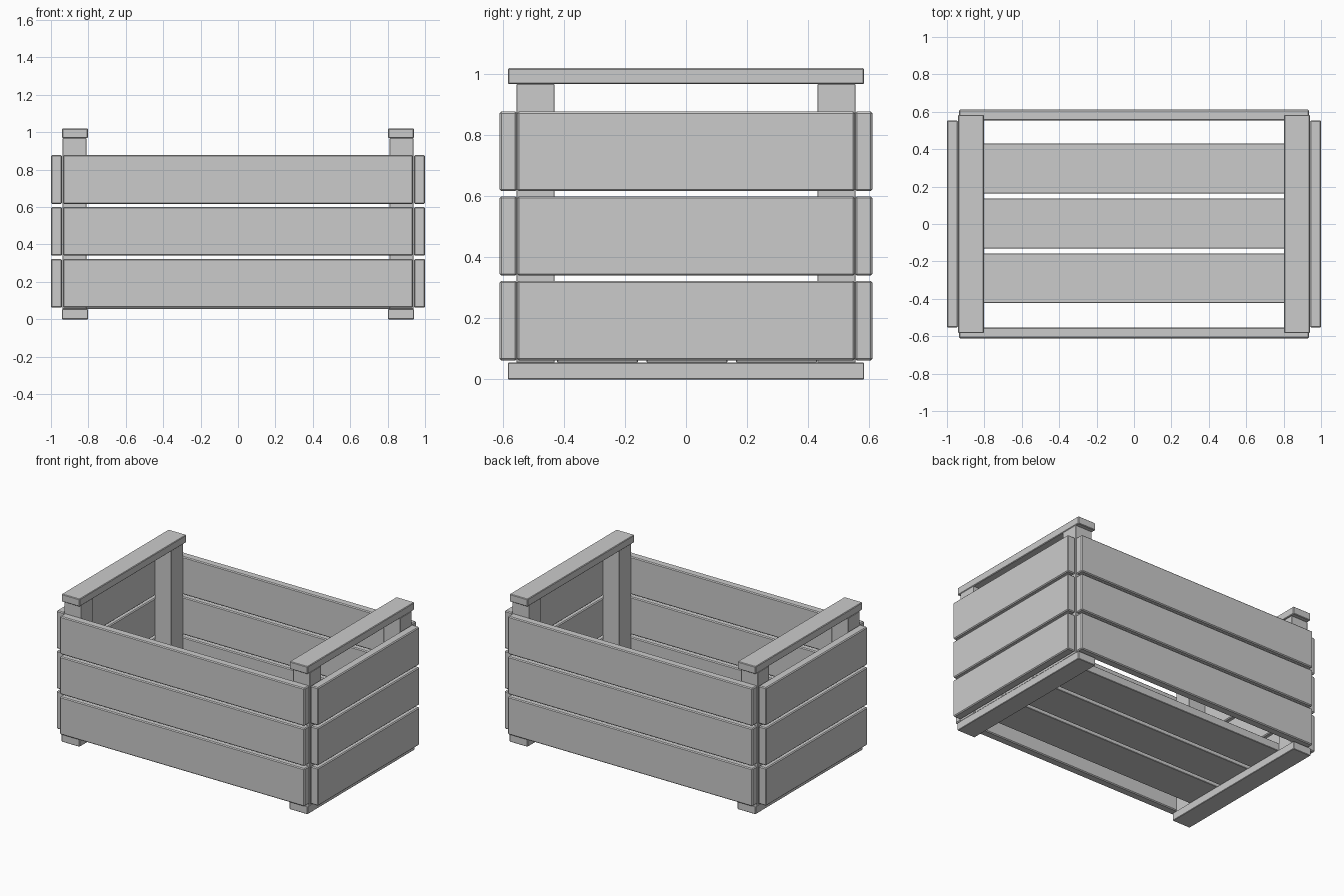
import bpy
import bmesh

if "Cube" in bpy.data.objects:
    bpy.data.objects.remove(bpy.data.objects["Cube"])


def board(name, x, y, z, bevel=0.006):
    """Box between (min, max) pairs with a small chamfer."""
    bm = bmesh.new()
    bmesh.ops.create_cube(bm, size=1)
    for v in bm.verts:
        for i, (lo, hi) in enumerate((x, y, z)):
            v.co[i] = hi if v.co[i] > 0 else lo
    bmesh.ops.bevel(bm, geom=bm.edges[:], offset=bevel, segments=1,
                    affect='EDGES', profile=0.5)
    mesh = bpy.data.meshes.new(name)
    bm.to_mesh(mesh)
    bm.free()
    obj = bpy.data.objects.new(name, mesh)
    bpy.context.collection.objects.link(obj)
    return obj


def span(sign, a, b):
    """Range a..b mirrored to the given side."""
    return tuple(sorted((sign * a, sign * b)))


plank_heights = [(0.062, 0.323), (0.34, 0.6), (0.617, 0.878)]

for s, side, face in ((-1, "left", "front"), (1, "right", "back")):
    # Wall planks: long walls and end walls
    for i, z in enumerate(plank_heights, 1):
        board(f"{face}_plank_{i}", (-0.935, 0.935), span(s, 0.554, 0.611), z)
        board(f"{side}_plank_{i}", span(s, 0.941, 1.0), (-0.554, 0.554), z)

    # Floor runner and top handle rail
    rail_x = span(s, 0.802, 0.94)
    board(f"{side}_runner", rail_x, (-0.584, 0.584), (0, 0.055), 0.003)
    board(f"{side}_handle_rail", rail_x, (-0.584, 0.584), (0.968, 1.02), 0.004)

    # Corner posts
    for t, end in ((-1, "front"), (1, "back")):
        board(f"{end}_{side}_post", span(s, 0.81, 0.938),
              span(t, 0.431, 0.556), (0.055, 0.968), 0.002)

# Floor slats resting on the runners
for i, y in enumerate((-0.29, 0.003, 0.297), 1):
    board(f"floor_slat_{i}", (-0.935, 0.935), (y - 0.133, y + 0.133),
          (0.055, 0.11), 0.003)
